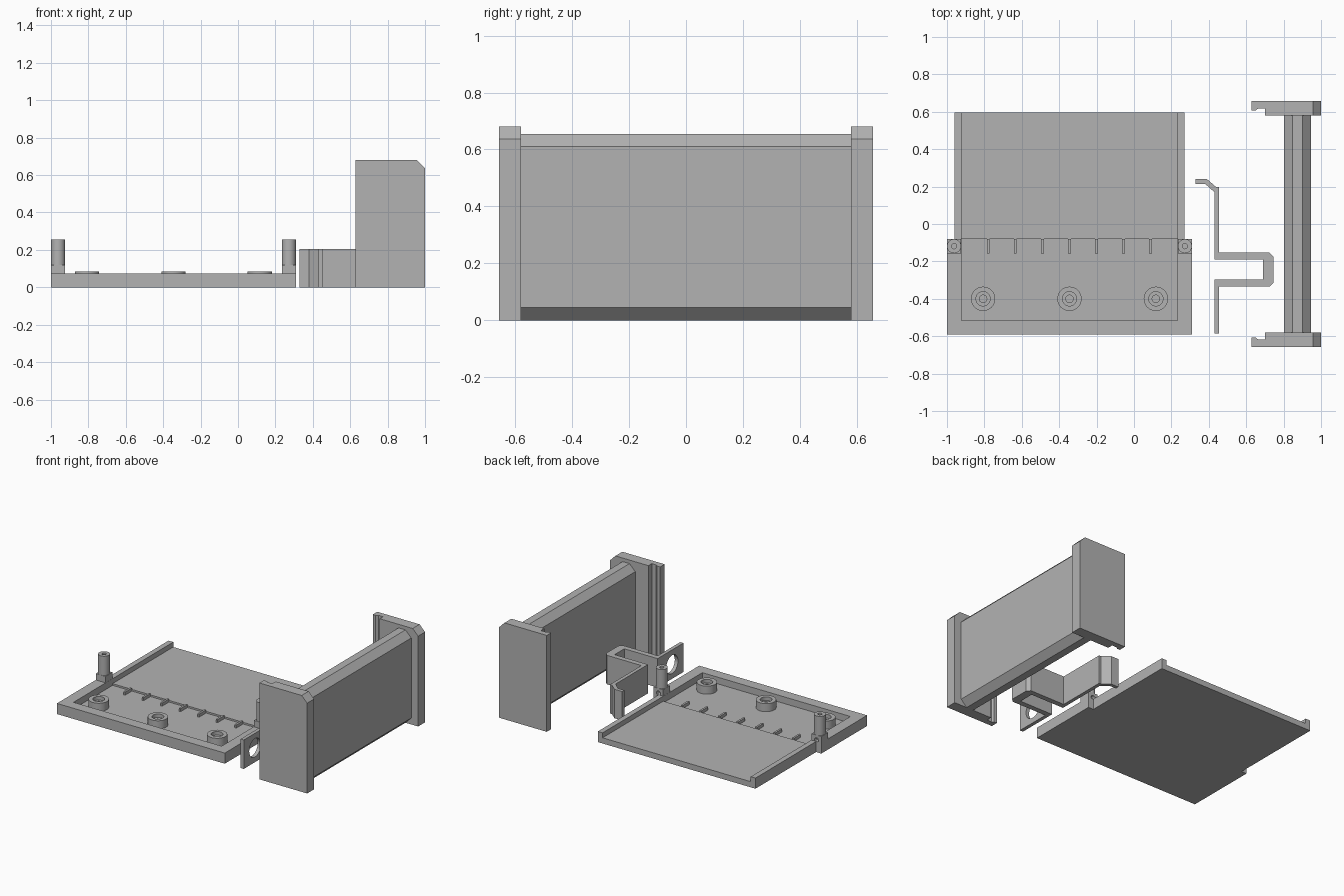
import bpy, bmesh, math
from mathutils import Matrix

cube = bpy.data.objects.get("Cube")
if cube:
    bpy.data.objects.remove(cube, do_unlink=True)

grey = bpy.data.materials.new("plain_grey")
grey.use_nodes = True
grey.diffuse_color = (0.45, 0.45, 0.45, 1)
grey.node_tree.nodes["Principled BSDF"].inputs["Base Color"].default_value = grey.diffuse_color


def finish(name, bm, smooth=False):
    bmesh.ops.recalc_face_normals(bm, faces=bm.faces)
    mesh = bpy.data.meshes.new(name)
    bm.to_mesh(mesh)
    bm.free()
    mesh.materials.append(grey)
    ob = bpy.data.objects.new(name, mesh)
    bpy.context.collection.objects.link(ob)
    if smooth:
        bpy.ops.object.select_all(action='DESELECT')
        bpy.context.view_layer.objects.active = ob
        ob.select_set(True)
        bpy.ops.object.shade_smooth_by_angle(angle=math.radians(35))
    return ob


def prism(name, outline, low, high, axis='Z'):
    """Extrude an outline: (x, y) along Z, or (x, z) along Y."""
    bm = bmesh.new()
    place = (lambda a, b: (a, b, low)) if axis == 'Z' else (lambda a, b: (a, low, b))
    face = bm.faces.new([bm.verts.new(place(a, b)) for a, b in outline])
    ext = bmesh.ops.extrude_face_region(bm, geom=[face])
    move = (0, 0, high - low) if axis == 'Z' else (0, high - low, 0)
    bmesh.ops.translate(bm, vec=move, verts=[v for v in ext['geom'] if isinstance(v, bmesh.types.BMVert)])
    return finish(name, bm)


def box(name, x0, x1, y0, y1, z0, z1):
    return prism(name, [(x0, y0), (x1, y0), (x1, y1), (x0, y1)], z0, z1)


def lathe(name, profile, x, y, steps=32):
    bm = bmesh.new()
    verts = [bm.verts.new((r, 0, z)) for r, z in profile]
    edges = [bm.edges.new(pair) for pair in zip(verts, verts[1:])]
    bmesh.ops.spin(bm, geom=verts + edges, cent=(0, 0, 0), axis=(0, 0, 1),
                   angle=math.tau, steps=steps)
    bmesh.ops.remove_doubles(bm, verts=bm.verts, dist=0.0005)
    bmesh.ops.translate(bm, vec=(x, y, 0), verts=bm.verts)
    return finish(name, bm, True)


def drill(target, name, centre, radius, depth, axis):
    bm = bmesh.new()
    bmesh.ops.create_cone(bm, cap_ends=True, segments=32, radius1=radius, radius2=radius, depth=depth,
                          matrix=Matrix.Translation(centre) @ Matrix.Rotation(math.pi / 2, 4, axis))
    cutter = finish(name, bm)
    cutter.hide_render = True
    cutter.hide_set(True)
    cutter.display_type = 'WIRE'
    mod = target.modifiers.new("hole", 'BOOLEAN')
    mod.operation = 'DIFFERENCE'
    mod.solver = 'EXACT'
    mod.object = cutter


# Tray: stepped floor with an open back and a rim on the other sides
MID = -0.345
FLOOR, RIM = 0.028, 0.075


def mirrored(half):
    """Complete a half outline, given as offsets from the tray's middle."""
    return [(MID + a, b) for a, b in half] + [(MID - a, b) for a, b in reversed(half)]


prism("tray_floor", mirrored([(0.655, -0.59), (0.655, -0.08), (0.615, -0.08), (0.615, 0.597)]), 0, FLOOR)
prism("tray_rim", mirrored([(0.655, -0.59), (0.655, -0.08), (0.615, -0.08), (0.615, 0.597),
                            (0.578, 0.597), (0.578, -0.515)]), FLOOR, RIM)
box("raised_floor", MID - 0.578, MID + 0.578, -0.08, 0.597, FLOOR, 0.04)

# Row of thin ribs at the floor step
for i in range(1, 8):
    x = MID - 0.578 + i * 0.1445
    box(f"floor_rib_{i}", x - 0.007, x + 0.007, -0.157, -0.08, FLOOR, 0.05)

# Counterbored screw bosses
for i, x in enumerate((-0.807, MID, 0.117)):
    lathe(f"screw_boss_{i + 1}", [(0.065, FLOOR), (0.065, 0.085), (0.038, 0.085), (0.038, 0.06),
                                  (0.02, 0.06), (0.02, 0.03), (0, 0.03)], x, -0.4)

# Hollow posts on square blocks
for side, s in (("right", -1), ("left", 1)):
    x = MID + s * 0.617
    block = box(f"{side}_post_block", x - 0.038, x + 0.038, -0.157, -0.08, FLOOR, 0.12)
    drill(block, f"{side}_block_cutter", (x, -0.08, 0.085), 0.016, 0.06, 'X')
    lathe(f"{side}_post", [(0.038, 0.12), (0.038, 0.255), (0.014, 0.255), (0.014, 0.2), (0, 0.2)],
          x, -0.1185)

# Bent clip with a round hole in its front tab
clip = prism("bent_clip", [
    (0.43, -0.585), (0.455, -0.585), (0.455, -0.335), (0.725, -0.335), (0.747, -0.313),
    (0.747, -0.175), (0.725, -0.153), (0.455, -0.153), (0.455, 0.197), (0.44, 0.197),
    (0.39, 0.24), (0.33, 0.24), (0.33, 0.215), (0.38, 0.215), (0.43, 0.17),
    (0.43, -0.19), (0.69, -0.19), (0.69, -0.298), (0.43, -0.298)], 0, 0.204)
drill(clip, "clip_hole_cutter", (0.4425, -0.46, 0.102), 0.065, 0.1, 'Y')

# Long bar with chamfered edges
c, x0, x1, top = 0.045, 0.802, 0.946, 0.655
prism("long_bar", [(x0 + c, 0), (x1 - c, 0), (x1, c), (x1, top - c), (x1 - c, top),
                   (x0 + c, top), (x0, top - c), (x0, c)], -0.58, 0.58, 'Y')

# End plates: notched lip along one edge, chamfered upper outer corner
for name, s in (("front_end_plate", -1), ("back_end_plate", 1)):
    outline = [(0.627, 0.657), (1.0, 0.657), (1.0, 0.58), (0.7, 0.58), (0.7, 0.618),
               (0.665, 0.618), (0.65, 0.607), (0.627, 0.607)]
    plate = prism(name, [(x, s * y) for x, y in outline], 0, 0.68)
    bm = bmesh.new()
    bm.from_mesh(plate.data)
    cut = bmesh.ops.bisect_plane(bm, geom=bm.verts[:] + bm.edges[:] + bm.faces[:],
                                 plane_co=(1.0, 0, 0.637), plane_no=(1, 0, 1), clear_outer=True)
    bmesh.ops.contextual_create(bm, geom=[e for e in cut['geom_cut'] if isinstance(e, bmesh.types.BMEdge)])
    bmesh.ops.recalc_face_normals(bm, faces=bm.faces)
    bm.to_mesh(plate.data)
    bm.free()
